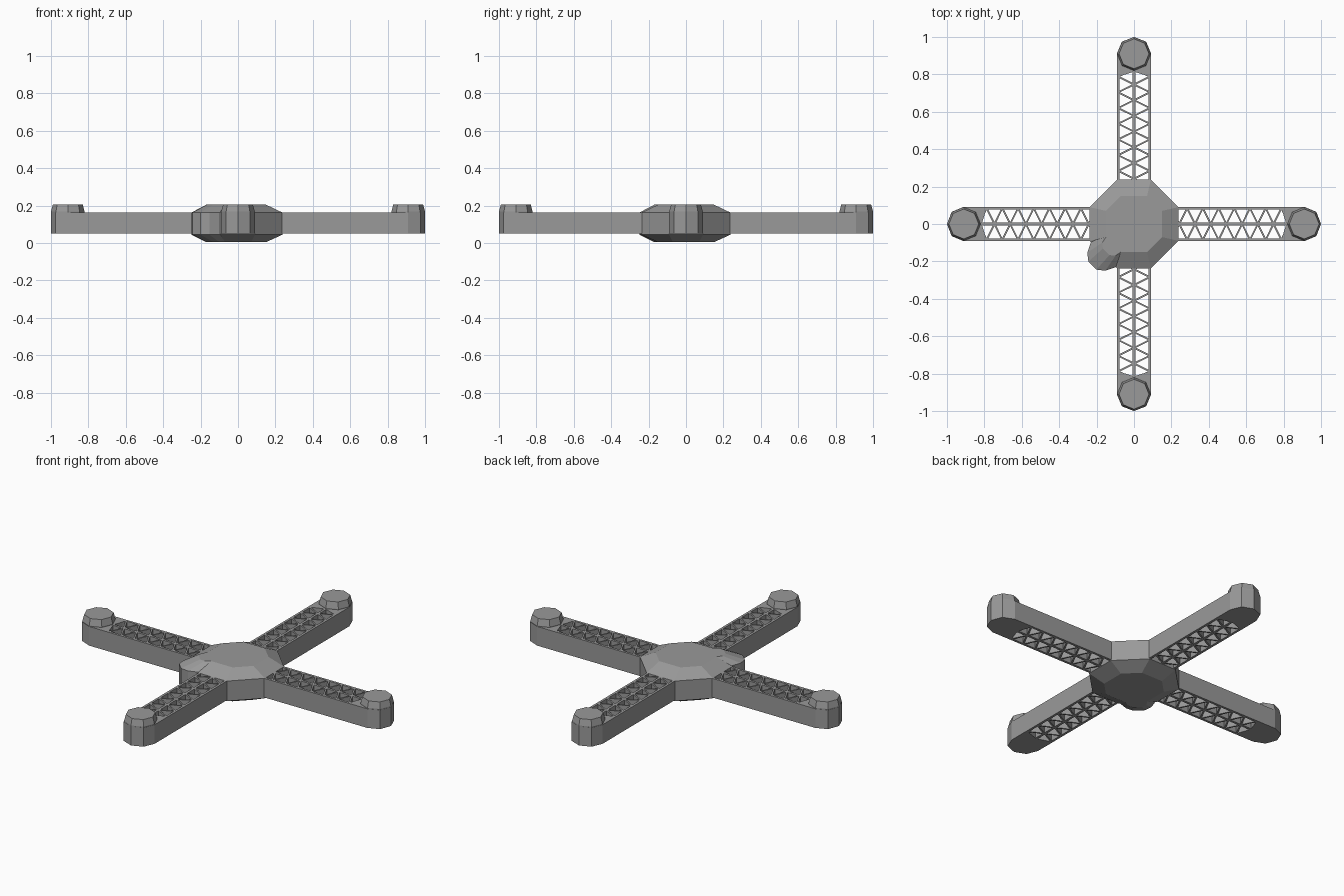
import bpy
import bmesh
import math
from mathutils import Matrix, Vector

if "Cube" in bpy.data.objects:
    bpy.data.objects.remove(bpy.data.objects["Cube"])

ARM_LOW, ARM_HIGH = 0.05, 0.163

# Dark grey finish shared by every part
dark = bpy.data.materials.new("dark_grey")
dark.diffuse_color = (0.32, 0.32, 0.32, 1)
dark.use_nodes = True
dark.node_tree.nodes["Principled BSDF"].inputs["Base Color"].default_value = dark.diffuse_color


def make_object(name, bm):
    bmesh.ops.recalc_face_normals(bm, faces=bm.faces)
    mesh = bpy.data.meshes.new(name)
    bm.to_mesh(mesh)
    bm.free()
    mesh.materials.append(dark)
    obj = bpy.data.objects.new(name, mesh)
    bpy.context.collection.objects.link(obj)
    return obj


def loft(bm, rings):
    """Stack of (outline, z) rings joined with flat sides and caps."""
    loops = [[bm.verts.new((x, y, z)) for x, y in pts] for pts, z in rings]
    n = len(loops[0])
    for a, b in zip(loops, loops[1:]):
        for i in range(n):
            j = (i + 1) % n
            bm.faces.new((a[i], a[j], b[j], b[i]))
    bm.faces.new(loops[0][::-1])
    bm.faces.new(loops[-1])


def bar(bm, a, b, thick):
    """Upright plate between two plan points."""
    a, b = Vector(a), Vector(b)
    d = (b - a).normalized()
    n = Vector((-d.y, d.x)) * thick / 2
    pts = [a - n, b - n, b + n, a + n]
    loft(bm, [(pts, ARM_LOW), (pts, ARM_HIGH)])


def octagon(dist, half):
    return [(dist, -half), (dist, half), (half, dist), (-half, dist),
            (-dist, half), (-dist, -half), (-half, -dist), (half, -dist)]


def ring(cx, r):
    return [(cx + r * math.cos(k * math.pi / 4), r * math.sin(k * math.pi / 4))
            for k in range(8)]


# Central hub: octagonal, tapered above and below
bm = bmesh.new()
wide, small = octagon(0.238, 0.09), octagon(0.15, 0.07)
loft(bm, [(small, 0.005), (wide, 0.045), (wide, 0.163), (small, 0.205)])
make_object("hub", bm)

# Nose on the diagonal front-left side, flaring into the hub
bm = bmesh.new()
outer = [(0.21, -0.105), (0.285, -0.068), (0.315, -0.03),
         (0.315, 0.03), (0.285, 0.068), (0.21, 0.105)]
inner = [(0.155, -0.057), (0.19, -0.05), (0.21, -0.025),
         (0.21, 0.025), (0.19, 0.05), (0.155, 0.057)]
loft(bm, [(inner, 0.005), (outer, 0.045), (outer, 0.163), (inner, 0.205)])
bm.transform(Matrix.Rotation(math.radians(225), 4, 'Z'))
make_object("nose", bm)

for k, side in enumerate(("right", "back", "left", "front")):
    turn = Matrix.Rotation(k * math.pi / 2, 4, 'Z')

    # Arm: two side walls, centre spine and zigzag ribs
    bm = bmesh.new()
    x0, x1, edge, count = 0.20, 0.83, 0.085, 15
    bar(bm, (x0, 0), (x1, 0), 0.014)
    step = (x1 - x0) / count
    for s in (-1, 1):
        bar(bm, (x0, s * edge), (0.91, s * edge), 0.014)
        for i in range(count):
            ya, yb = (0, s * edge) if i % 2 else (s * edge, 0)
            bar(bm, (x0 + i * step, ya), (x0 + (i + 1) * step, yb), 0.009)
    bm.transform(turn)
    make_object(side + "_arm_truss", bm)

    # Solid arm end that carries the pod
    bm = bmesh.new()
    pts = [(0.785, -0.092), (0.91, -0.092), (0.975, -0.065), (1.0, 0),
           (0.975, 0.065), (0.91, 0.092), (0.785, 0.092), (0.815, 0)]
    loft(bm, [(pts, ARM_LOW), (pts, ARM_HIGH)])
    bm.transform(turn)
    make_object(side + "_arm_end", bm)

    # Octagonal pod cap
    bm = bmesh.new()
    loft(bm, [(ring(0.91, 0.09), 0.10), (ring(0.91, 0.09), 0.168),
              (ring(0.91, 0.08), 0.205)])
    bm.transform(turn)
    make_object(side + "_pod", bm)
